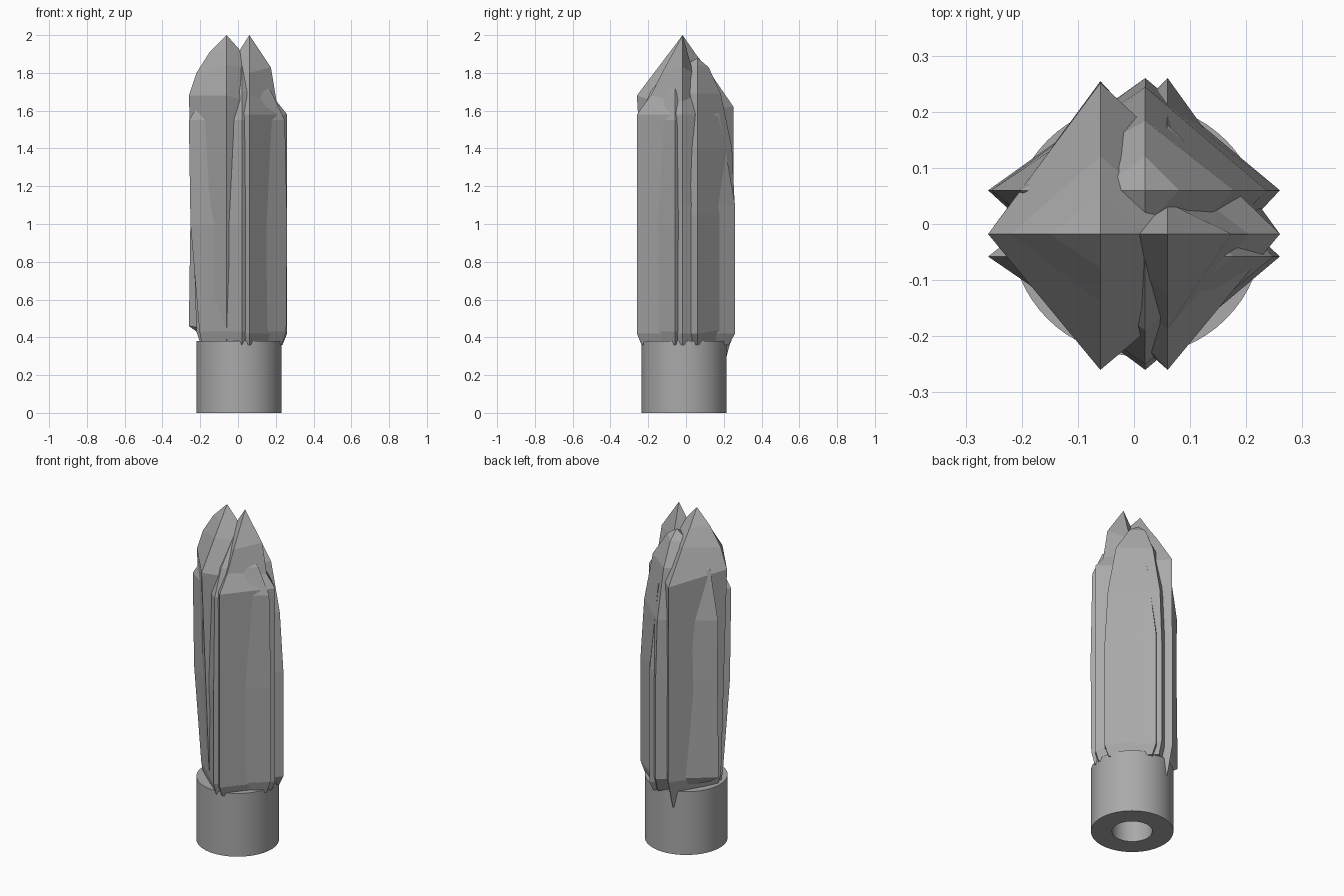
import bpy, bmesh
from math import cos, sin, tau

old = bpy.data.objects.get("Cube")
if old:
    bpy.data.objects.remove(old, do_unlink=True)

stone = bpy.data.materials.new("stone_grey")
stone.use_nodes = True
GREY = (0.4, 0.4, 0.4, 1)
stone.diffuse_color = GREY
stone.node_tree.nodes["Principled BSDF"].inputs["Base Color"].default_value = GREY


def finish(bm, name):
    bmesh.ops.recalc_face_normals(bm, faces=bm.faces)
    mesh = bpy.data.meshes.new(name)
    bm.to_mesh(mesh)
    bm.free()
    mesh.materials.append(stone)
    obj = bpy.data.objects.new(name, mesh)
    bpy.context.collection.objects.link(obj)
    return obj


def bridge(bm, a, b):
    n = len(a)
    for i in range(n):
        j = (i + 1) % n
        bm.faces.new((a[i], a[j], b[j], b[i]))


R = 0.26  # outer reach of every shard corner


def shard(name, cx, cy, top, rings):
    """Four-sided crystal; each ring gives corner reach and height for -x, -y, +x, +y."""
    bm = bmesh.new()
    loops = []
    for reach, height in rings:
        if not isinstance(height, tuple):
            height = (height,) * 4
        w, f, e, b = [R * k for k in reach]
        # A reach of 1 touches the outer limit, 0 sits on the shard's own axis
        corners = [(cx - (w + cx * w / R), cy), (cx, cy - (f + cy * f / R)),
                   (cx + (e - cx * e / R), cy), (cx, cy + (b - cy * b / R))]
        loops.append([bm.verts.new((x, y, z)) for (x, y), z in zip(corners, height)])
    for lo, hi in zip(loops, loops[1:]):
        bridge(bm, lo, hi)
    bm.faces.new(loops[0])
    tip = bm.verts.new((cx, cy, top))
    last = loops[-1]
    for i in range(4):
        bm.faces.new((last[i], last[(i + 1) % 4], tip))
    return finish(bm, name)


# Tall shard that narrows downwards and drops a spike over the collar at the back
shard("west_shard", -0.06, -0.018, 2.0, [
    ((.7, .65, .7, .82), (.37, .37, .37, .28)),
    ((.8, .7, .8, .98), (.43, .43, .43, .45)),
    ((1, 1, .9, .97), (1.68, 1.68, 1.6, 1.62)),
    ((.8, .5, .5, .5), (1.8, 1.84, 1.82, 1.81)),
    ((.45, .25, .25, .25), (1.91, 1.92, 1.91, 1.9)),
])

# Tall shard with a stepped shoulder
shard("east_shard", 0.06, -0.018, 2.0, [
    ((.8, .9, .88, .88), .36),
    ((.85, 1, 1, 1), .42),
    ((.85, 1, 1, 1), 1.1),
    ((.7, 1, 1, .7), 1.58),
    ((.6, .7, .72, .4), (1.68, 1.68, 1.65, 1.7)),
    ((.4, .45, .57, .2), (1.8, 1.8, 1.83, 1.8)),
])

# Rear shard, widest below the middle
shard("rear_shard", 0.02, 0.06, 1.88, [
    ((.8, .6, .88, .88), (.42, .37, .36, .37)),
    ((1, .8, 1, 1), (.46, .42, .42, .45)),
    ((.97, .8, 1, 1), 1.05),
    ((.98, .7, .9, .92), 1.4),
    ((.8, .5, .66, .62), 1.69),
    ((.3, .2, .25, .3), (1.82, 1.84, 1.84, 1.83)),
])

# Front shard filling the cleft between the tall ones
shard("front_shard", 0.02, -0.058, 1.86, [
    ((.75, .88, .88, .6), .36),
    ((.8, 1, .98, .7), .43),
    ((.97, 1, 1, .7), 1.0),
    ((1, .95, .95, .7), 1.55),
    ((.65, .65, .65, .5), 1.7),
])

# Round collar with a bore through it
bm = bmesh.new()
SEG = 64
loops = []
for r, z in ((.225, 0), (.225, .38), (.11, .38), (.11, 0)):
    loops.append([bm.verts.new((.005 + r * cos(tau * i / SEG), -.01 + r * sin(tau * i / SEG), z))
                  for i in range(SEG)])
for a, b in zip(loops, loops[1:] + loops[:1]):
    bridge(bm, a, b)
collar = finish(bm, "collar")
bpy.ops.object.select_all(action="DESELECT")
collar.select_set(True)
bpy.context.view_layer.objects.active = collar
bpy.ops.object.shade_smooth_by_angle()
